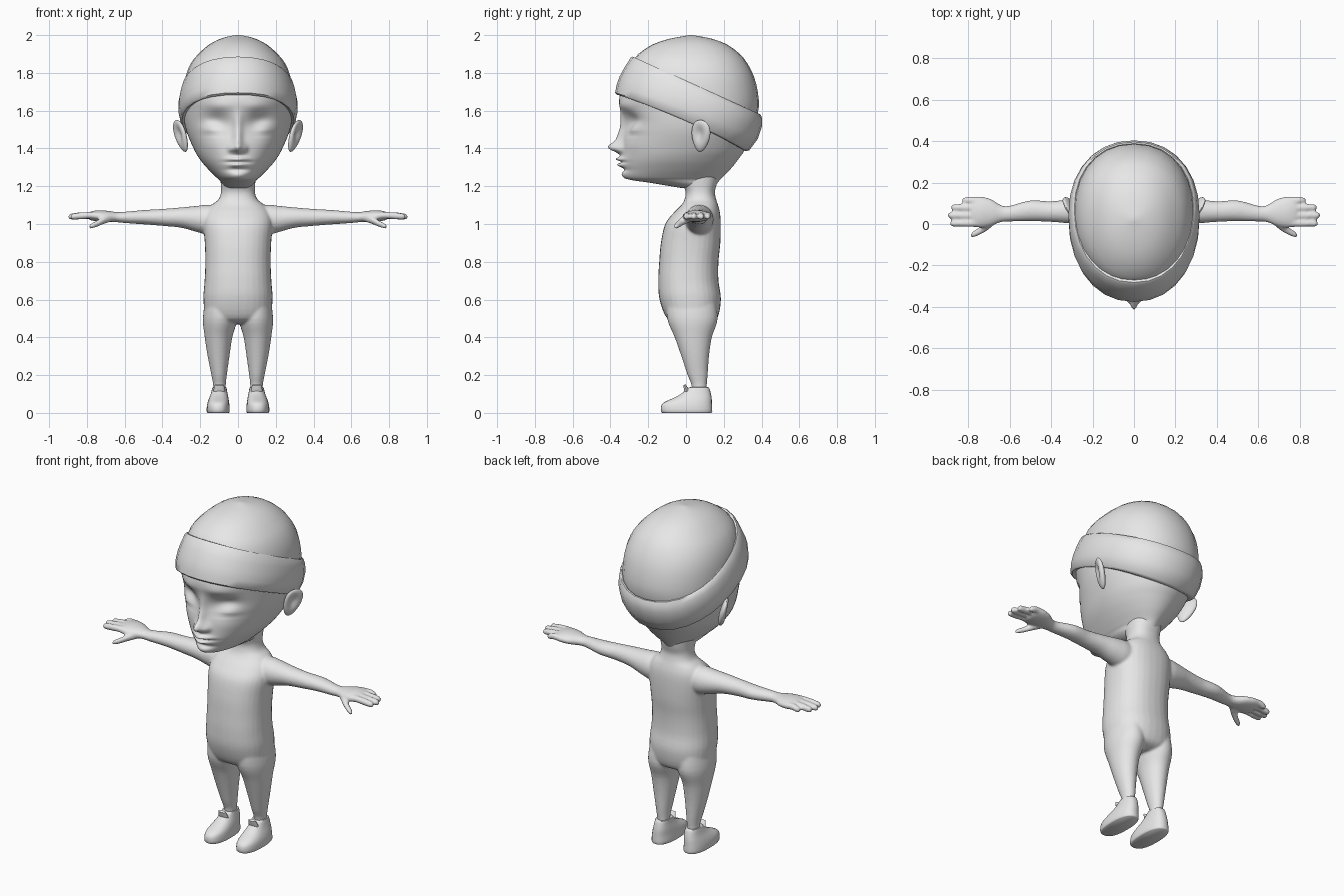
import bpy, bmesh, math
from mathutils import Vector, Matrix

grey = bpy.data.materials.new("grey clay")
grey.diffuse_color = (0.8, 0.8, 0.8, 1)


def spline(rows, n):
    """Catmull-Rom interpolation of tuples, n steps per span."""
    out = []
    for i in range(len(rows) - 1):
        p = [rows[max(0, min(len(rows) - 1, i + k))] for k in (-1, 0, 1, 2)]
        for s in range(n):
            t = s / n
            out.append(tuple(b + 0.5 * t * (c - a + t * (2*a - 5*b + 4*c - d + t * (3*(b - c) + d - a)))
                             for a, b, c, d in zip(*p)))
    return out + [rows[-1]]


def skin(bm, rings):
    """Bridge rings of points and cap both ends."""
    loops = [[bm.verts.new(p) for p in r] for r in rings]
    n = len(loops[0])
    for a, b in zip(loops, loops[1:]):
        for i in range(n):
            bm.faces.new((a[i], a[(i+1) % n], b[(i+1) % n], b[i]))
    bm.faces.new(loops[0][::-1])
    bm.faces.new(loops[-1])


def oval(n, power=2.0):
    for i in range(n):
        a = 2 * math.pi * i / n
        c, s = math.cos(a), math.sin(a)
        yield (math.copysign(abs(c) ** (2 / power), c), math.copysign(abs(s) ** (2 / power), s))


def upright(bm, rows, n=32, steps=4, power=2.0, x=0, mid=None):
    """Rows: z, front y, back y, half width, and optionally centre x."""
    rings = []
    for r in spline(rows, steps):
        z, f, b, w = r[:4]
        cx = r[4] * x if len(r) > 4 else 0
        m = (f + b) / 2 if mid is None else f + (b - f) * mid
        rings.append([(cx + w * c, m + s * (b - m if s > 0 else m - f), z) for c, s in oval(n, power)])
    skin(bm, rings)


def sideways(bm, rows, side, n=24, steps=4):
    """Rows: x, y centre, z centre, y radius, z radius."""
    skin(bm, [[(side * x, y + ry * c, z + rz * s) for c, s in oval(n)]
              for x, y, z, ry, rz in spline(rows, steps)])


def finish(bm, name, angle=180):
    bmesh.ops.recalc_face_normals(bm, faces=bm.faces)
    me = bpy.data.meshes.new(name)
    bm.to_mesh(me)
    bm.free()
    ob = bpy.data.objects.new(name, me)
    bpy.context.collection.objects.link(ob)
    me.materials.append(grey)
    bpy.ops.object.select_all(action='DESELECT')
    ob.select_set(True)
    bpy.context.view_layer.objects.active = ob
    bpy.ops.object.shade_smooth_by_angle(angle=math.radians(angle))
    return ob


# Body: torso, neck, legs, arms and hands fused into one skin
bm = bmesh.new()
upright(bm, [(.47, -.03, .11, .08), (.5, -.1, .165, .165), (.6, -.14, .185, .183), (.7, -.147, .172, .177),
             (.8, -.142, .172, .173), (.9, -.133, .182, .176), (1.0, -.11, .184, .183),
             (1.06, -.065, .18, .17), (1.1, -.025, .17, .14), (1.13, -.008, .16, .103),
             (1.17, -.002, .153, .09), (1.22, -.02, .165, .092), (1.32, -.03, .18, .1)], power=2.3)
for side in (1, -1):
    upright(bm, [(.62, -.1, .15, .07, .1), (.5, -.1, .168, .09, .096), (.4, -.06, .137, .073, .103),
                 (.3, -.025, .122, .058, .103), (.2, .008, .115, .041, .1), (.14, .03, .11, .033, .098),
                 (.06, .03, .11, .033, .098)], x=side)
    sideways(bm, [(.05, .07, 1.02, .06, .07), (.15, .07, 1.022, .076, .08), (.22, .068, 1.027, .07, .069),
                  (.3, .062, 1.034, .06, .054), (.4, .06, 1.035, .05, .045), (.5, .064, 1.036, .05, .038),
                  (.6, .05, 1.035, .038, .03), (.64, .05, 1.036, .041, .027), (.69, .055, 1.04, .066, .03),
                  (.74, .057, 1.043, .076, .03), (.78, .058, 1.043, .07, .023), (.79, .058, 1.043, .055, .012)], side)
    # fingers: base y, tip y, tip x
    for y0, y1, tip in ((.114, .114, .83), (.077, .08, .883), (.04, .042, .898), (.004, .003, .888)):
        sideways(bm, [(.73, y0, 1.045, .017, .017), (.79, (y0+y1)/2, 1.046, .018, .019),
                      (tip - .02, y1, 1.04, .0165, .018), (tip - .005, y1, 1.038, .012, .013),
                      (tip, y1, 1.038, .004, .005)], side, n=12)
    # thumb
    sideways(bm, [(.66, .03, 1.035, .022, .02), (.71, -.01, 1.02, .024, .021), (.75, -.037, 1.0, .019, .017),
                  (.78, -.052, .988, .014, .013), (.79, -.057, .985, .004, .004)], side, n=12)
body = finish(bm, "body")
rm = body.modifiers.new("fuse", 'REMESH')
rm.mode, rm.voxel_size, rm.use_smooth_shade = 'VOXEL', .0065, True
sm = body.modifiers.new("relax", 'SMOOTH')
sm.factor, sm.iterations = .5, 10

# Head: egg-shaped skull whose face is sculpted by soft bumps
bm = bmesh.new()
upright(bm, [(1.19, -.02, .15, .06), (1.215, -.17, .165, .085), (1.234, -.29, .18, .1), (1.25, -.325, .195, .118),
             (1.29, -.337, .235, .158), (1.34, -.342, .275, .2), (1.4, -.338, .315, .235), (1.5, -.332, .35, .275),
             (1.6, -.342, .372, .292), (1.68, -.35, .375, .295), (1.76, -.3, .34, .27), (1.84, -.18, .25, .2)],
        n=144, steps=8, mid=.54)
# bumps: x, z, x spread, z spread, push forward
bumps = [(0, 1.405, .03, .028, .062), (0, 1.45, .02, .05, .03), (0, 1.53, .022, .06, .018),
         (0, 1.343, .05, .011, .03), (0, 1.313, .04, .011, .026), (0, 1.328, .06, .005, -.012),
         (0, 1.287, .06, .012, -.012), (0, 1.255, .06, .025, .01)]
for s in (1, -1):
    bumps += [(s*.115, 1.53, .07, .055, -.05), (s*.135, 1.507, .055, .036, .034), (s*.13, 1.472, .06, .006, -.007),
              (s*.036, 1.397, .014, .016, .022), (s*.1, 1.625, .08, .03, .012), (s*.15, 1.42, .06, .05, .006)]
for v in bm.verts:
    if v.co.y < -.05 and v.co.z > 1.225:
        fade = min(1, (-.05 - v.co.y) / .12)
        v.co.y -= fade * sum(p * math.exp(-((v.co.x - x) / sx) ** 2 - ((v.co.z - z) / sz) ** 2)
                             for x, z, sx, sz, p in bumps)
finish(bm, "head")

# Ears: tilted discs with a hollowed outer side
for side in (1, -1):
    bm = bmesh.new()
    bmesh.ops.create_uvsphere(bm, u_segments=32, v_segments=24, radius=1)
    for v in bm.verts:
        d = math.hypot(v.co.y + .1, v.co.z - .15)
        if v.co.x > 0:
            v.co.x -= .9 * math.exp(-(d / .5) ** 2)
        v.co.y *= 1 + .25 * v.co.z
    place = (Matrix.Translation((.303, .078, 1.466)) @ Matrix.Rotation(math.radians(-28), 4, 'Z')
             @ Matrix.Rotation(math.radians(14), 4, 'Y') @ Matrix.Rotation(math.radians(-12), 4, 'X')
             @ Matrix.Diagonal((.022, .053, .088, 1)))
    bm.transform(Matrix.Scale(side, 4, (1, 0, 0)) @ place)
    finish(bm, "ear_right" if side > 0 else "ear_left")


def tilted(bm, rows, n=28, power=2.15):
    """Rings on sloping planes. Rows: front y, front z, back y, back z, half width, side sag."""
    rings = []
    for f, zf, b, zb, w, sag in rows:
        m = f + (b - f) * .53
        ring = []
        for c, s in oval(n, power):
            y = m + s * (b - m if s > 0 else m - f)
            ring.append((w * c, y, zf + (zb - zf) * (y - f) / (b - f) + sag * c * c))
        rings.append(ring)
    skin(bm, rings)


# Cap crown
bm = bmesh.new()
upright(bm, [(1.55, -.26, .37, .285), (1.62, -.29, .386, .288), (1.7, -.305, .38, .288), (1.78, -.305, .36, .278),
             (1.85, -.288, .325, .25), (1.9, -.252, .285, .21), (1.95, -.178, .218, .153),
             (1.98, -.09, .14, .095), (1.995, -.01, .065, .042), (2.0, .015, .035, .01)], n=28, steps=2, mid=.52, power=2.15)
finish(bm, "cap_crown")

# Turned-up band around the cap, sloping down to the back
bm = bmesh.new()
tilted(bm, [(-.33, 1.69, .28, 1.4, .27, .02), (-.364, 1.684, .318, 1.386, .297, .02),
            (-.375, 1.695, .335, 1.39, .306, .02), (-.368, 1.735, .38, 1.45, .316, .012),
            (-.352, 1.78, .403, 1.52, .316, 0), (-.325, 1.83, .403, 1.558, .307, 0),
            (-.293, 1.88, .395, 1.58, .294, 0), (-.282, 1.886, .388, 1.582, .288, 0),
            (-.25, 1.872, .36, 1.56, .26, 0)])
finish(bm, "cap_band", 50)

# Shoes with a raised tongue
for side in (1, -1):
    bm = bmesh.new()
    upright(bm, [(0, -.125, .135, .056, .105), (.008, -.132, .139, .061, .105), (.035, -.132, .138, .06, .105),
                 (.055, -.118, .137, .057, .104), (.075, -.075, .136, .052, .102), (.095, -.035, .133, .046, .1),
                 (.12, -.002, .127, .04, .099), (.135, .015, .12, .037, .098), (.135, .03, .11, .03, .098)],
            n=28, steps=2, power=2.4, x=side)
    skin(bm, [[(side * .099 + w * c, y + t * s, z + .6 * t * s) for c, s in oval(12)]
              for y, z, w, t in ((.02, .085, .03, .014), (.003, .12, .031, .011), (-.009, .148, .024, .006))])
    finish(bm, "shoe_right" if side > 0 else "shoe_left", 50)
